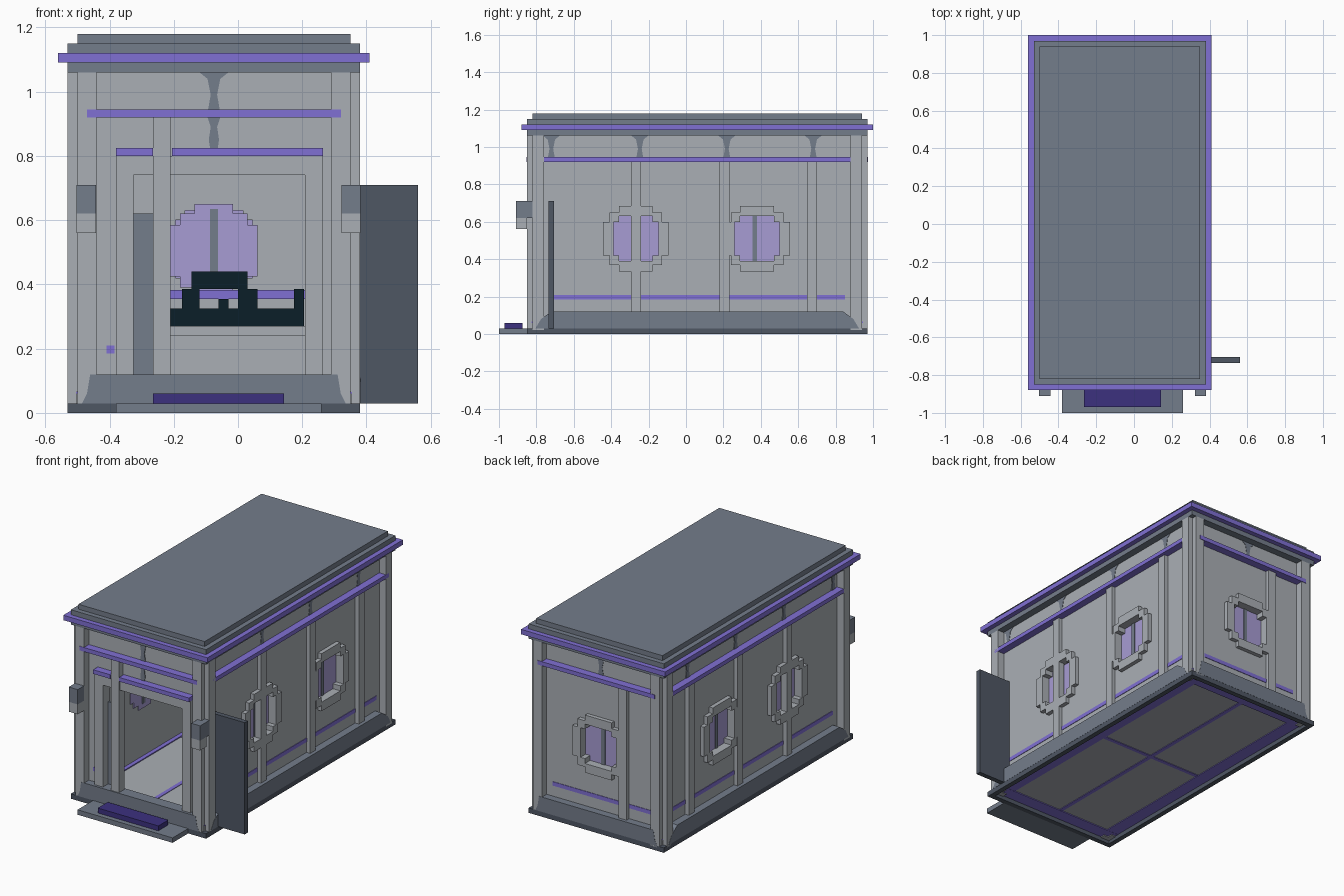
import bpy
import bmesh
from mathutils import Vector

old = bpy.data.objects.get("Cube")
if old:
    bpy.data.objects.remove(old, do_unlink=True)


def material(name, hex_code):
    rgb = []
    for i in (0, 2, 4):
        c = int(hex_code[i:i + 2], 16) / 255
        rgb.append(c / 12.92 if c < 0.04 else ((c + 0.055) / 1.055) ** 2.4)
    m = bpy.data.materials.new(name)
    m.use_nodes = True
    m.diffuse_color = (*rgb, 1)
    m.node_tree.nodes["Principled BSDF"].inputs["Base Color"].default_value = (*rgb, 1)
    return m


LIGHT = material("light grey", "aaafb5")
SLATE = material("slate", "747d8b")
DARK = material("dark slate", "4f5764")
PURPLE = material("purple", "8070d4")
INDIGO = material("indigo", "3c317f")
GLASS = material("lavender glass", "a79cd4")
TEAL = material("dark teal", "0b1f28")


def finish(name, bm, mat):
    bmesh.ops.recalc_face_normals(bm, faces=bm.faces)
    me = bpy.data.meshes.new(name)
    bm.to_mesh(me)
    bm.free()
    ob = bpy.data.objects.new(name, me)
    bpy.context.collection.objects.link(ob)
    me.materials.append(mat)
    return ob


def box(name, mat, x, y, z):
    """Box from (min, max) spans."""
    bm = bmesh.new()
    bmesh.ops.create_cube(bm, size=1)
    mid = Vector((sum(x) / 2, sum(y) / 2, sum(z) / 2))
    size = Vector((x[1] - x[0], y[1] - y[0], z[1] - z[0]))
    for v in bm.verts:
        v.co = mid + v.co * size
    return finish(name, bm, mat)


def prism(name, mat, side, pts, depth):
    """Outline (u, z) extruded through a wall; side is 'x' or 'y'."""
    bm = bmesh.new()
    place = (lambda u, z, d: (d, u, z)) if side == "x" else (lambda u, z, d: (u, d, z))
    face = bm.faces.new([bm.verts.new(place(u, z, depth[0])) for u, z in pts])
    new = bmesh.ops.extrude_face_region(bm, geom=[face])["geom"]
    shift = Vector(place(0, 0, depth[1] - depth[0]))
    bmesh.ops.translate(bm, vec=shift, verts=[g for g in new if isinstance(g, bmesh.types.BMVert)])
    return finish(name, bm, mat)


def mirrored(u, half):
    """Outline symmetric about u from its right half."""
    return [(u + a, z) for a, z in half] + [(u - a, z) for a, z in half[::-1]]


def cut(target, cutter):
    mod = target.modifiers.new("cut", "BOOLEAN")
    mod.operation, mod.solver, mod.object = "DIFFERENCE", "EXACT", cutter
    bpy.context.view_layer.objects.active = target
    bpy.ops.object.modifier_apply(modifier=mod.name)


def discard(ob):
    bpy.data.objects.remove(ob, do_unlink=True)


def stepped(u, z, quarter):
    """Stepped round outline mirrored from one quarter."""
    q, r = quarter, quarter[::-1]
    pts = q + [(-a, b) for a, b in r] + [(-a, -b) for a, b in q] + [(a, -b) for a, b in r]
    return [(u + a, z + b) for a, b in pts]


OUTER = [(.175, .09), (.14, .09), (.14, .14), (.09, .14), (.09, .175)]
INNER = [(.12, .09), (.09, .09), (.09, .12)]
LINING = [(.135, .08), (.105, .08), (.105, .115), (.06, .115), (.06, .145)]
CX, CY = -.075, .06            # middle of the building
HX, HY = .455, .91             # half size of the footprint
PIL_SIDE = (-.267, .206, .674)


def rect(inset):
    return (CX - HX + inset, CX + HX - inset), (CY - HY + inset, CY + HY - inset)


# Walls, hollow
X, Y = rect(.045)
walls = box("walls", LIGHT, X, Y, (.04, 1.07))
room = box("room_cutter", LIGHT, *rect(.085), (0, 1.06))
cut(walls, room)
discard(room)

# Windows: frame, hole, glass, inner lining and mullion
windows = [("x", s, u) for s in (1, -1) for u in (-.268, .38)] + [("y", 1, CX)]
for side, s, u in windows:
    c, h = (CX, HX) if side == "x" else (CY, HY)
    span = lambda a, b: (c + s * (h - a), c + s * (h - b))
    hole = prism("window_cutter", LIGHT, side, stepped(u, .51, INNER), span(.12, -.02))
    frame = prism("window_frame", LIGHT, side, stepped(u, .51, OUTER), span(.06, .02))
    cut(frame, hole)
    cut(walls, hole)
    discard(hole)
    prism("window_glass", GLASS, side, stepped(u, .51, INNER), span(.08, .07))
    prism("window_lining", GLASS, side, stepped(u, .505, LINING), span(.09, .083))
    m = u - .013 if side == "x" else u
    strip = mirrored(m, [(.012, .39), (.012, .635)])
    prism("window_mullion", SLATE, side, strip, span(.094, .065))

# Doorway with raised surround
door_frame = box("door_surround", LIGHT, (-.38, .265), (-.835, -.79), (.04, .8))
opening = box("door_cutter", LIGHT, (-.325, .208), (-.9, -.7), (.06, .74))
cut(door_frame, opening)
cut(walls, opening)
discard(opening)
box("door_side_panel", SLATE, (-.33, -.262), (-.785, -.77), (.06, .62))
for x in ((-.38, -.265), (-.205, .265)):
    box("door_trim", PURPLE, x, (-.85, -.8), (.8, .825))
box("open_door", DARK, (.34, .56), (-.735, -.705), (.03, .71))

# Stepped corner columns
for sx in (-1, 1):
    for sy in (-1, 1):
        for a, b in ((0, .03), (.03, 0)):
            xs = sorted(CX + sx * (HX - d) for d in (a, a + .06))
            ys = sorted(CY + sy * (HY - d) for d in (b, b + .06))
            box("corner_column", LIGHT, xs, ys, (.02, 1.06))

# Pilasters, bands, stripes and skirt along the long sides
for s in (-1, 1):
    at = lambda a, b: sorted((CX + s * (HX - a), CX + s * (HX - b)))
    for y in PIL_SIDE:
        box("side_pilaster", LIGHT, at(.06, .02), (y - .026, y + .026), (.1, .92))
    box("side_band", PURPLE, at(.06, 0), (-.79, .91), (.92, .945))
    box("side_stripe", PURPLE, at(.05, .042), (-.715, .85), (.185, .209))
    outline = mirrored(CY, [(.865, .03), (.835, .08), (.78, .12)])
    prism("side_skirt", SLATE, "x", outline, at(.07, -.001))

# Pilaster, band, stripe and skirt on front and back
for s in (-1, 1):
    at = lambda a, b: sorted((CY + s * (HY - a), CY + s * (HY - b)))
    box("end_pilaster", LIGHT, (-.265, -.21), at(.06, .005 if s < 0 else .02), (.1, .92))
    box("end_band", PURPLE, (-.47, .32), at(.06, -.003), (.92, .945))
    for x in ([(-.41, -.385)] if s < 0 else [(-.41, .25)]):
        box("end_stripe", PURPLE, x, at(.05, .042), (.185, .209))
    outline = mirrored(CX, [(.41, .03), (.395, .06), (.385, .12)])
    prism("end_skirt", SLATE, "y", outline, at(.07, -.001))

# Flared inlays beneath the cornice
FLARE = [(.045, 1.06), (.02, 1.04), (.01, .99), (.018, .945)]
PENDANT = [(.02, .92), (.01, .89), (.016, .85), (.012, .825)]
inlays = [("x", y, x, FLARE) for x in X for y in (-.72, -.247, .218, .68)]
inlays += [("y", CX, y, FLARE) for y in Y] + [("y", CX, Y[0], PENDANT)]
for side, u, plane, shape in inlays:
    prism("cornice_inlay", SLATE, side, mirrored(u, shape), (plane - .004, plane + .002))

# Base plinth, hollow beneath
plinth = box("base_plinth", DARK, *rect(0), (0, .03))
hollow = box("base_cutter", DARK, *rect(.03), (-.1, .2))
cut(plinth, hollow)
discard(hollow)

# Floor with purple inlaid lines and border
FX, FY = rect(.025)
box("floor", LIGHT, FX, FY, (.03, .06))
box("floor_line_long", PURPLE, (CX - .012, CX + .012), FY, (.027, .063))
box("floor_line_cross", PURPLE, FX, (CY - .012, CY + .012), (.027, .063))
for s in (-1, 1):
    ex = sorted(CX + s * (HX - d) for d in (.028, .11))
    ey = sorted(CY + s * (HY - d) for d in (.028, .11))
    box("floor_border_side", PURPLE, ex, FY, (.026, .066))
    box("floor_border_end", PURPLE, FX, ey, (.025, .065))

# Counter, console and stripe at the back of the room
box("counter", LIGHT, (-.4, .25), (.68, .88), (.06, .24))
box("counter_top", LIGHT, (-.42, .27), (.66, .88), (.24, .27))
box("inner_stripe", PURPLE, (-.4, .25), (.87, .89), (.355, .383))
for x, z in (((-.21, .205), (.27, .325)), ((-.175, -.12), (.325, .385)),
             ((-.06, -.03), (.325, .355)), ((0, .06), (.325, .385)),
             ((-.145, .03), (.385, .44)), ((.175, .205), (.325, .385))):
    box("console", TEAL, x, (.7, .8), z)

# Layered roof
box("roof_soffit", SLATE, *rect(0), (1.06, 1.09))
box("roof_trim", PURPLE, *rect(-.03), (1.09, 1.12))
box("roof_slab", SLATE, *rect(0), (1.12, 1.15))
box("roof_cap", SLATE, *rect(.03), (1.15, 1.18))

# Front lamps
for x in ((-.502, -.442), (.322, .382)):
    box("lamp_top", SLATE, x, (-.91, -.82), (.62, .71))
    box("lamp_bottom", LIGHT, x, (-.91, -.85), (.56, .62))

# Entrance step
box("step_slab", SLATE, (-.38, .26), (-1, -.85), (0, .03))
box("step_mat", INDIGO, (-.265, .143), (-.97, -.875), (.03, .06))
